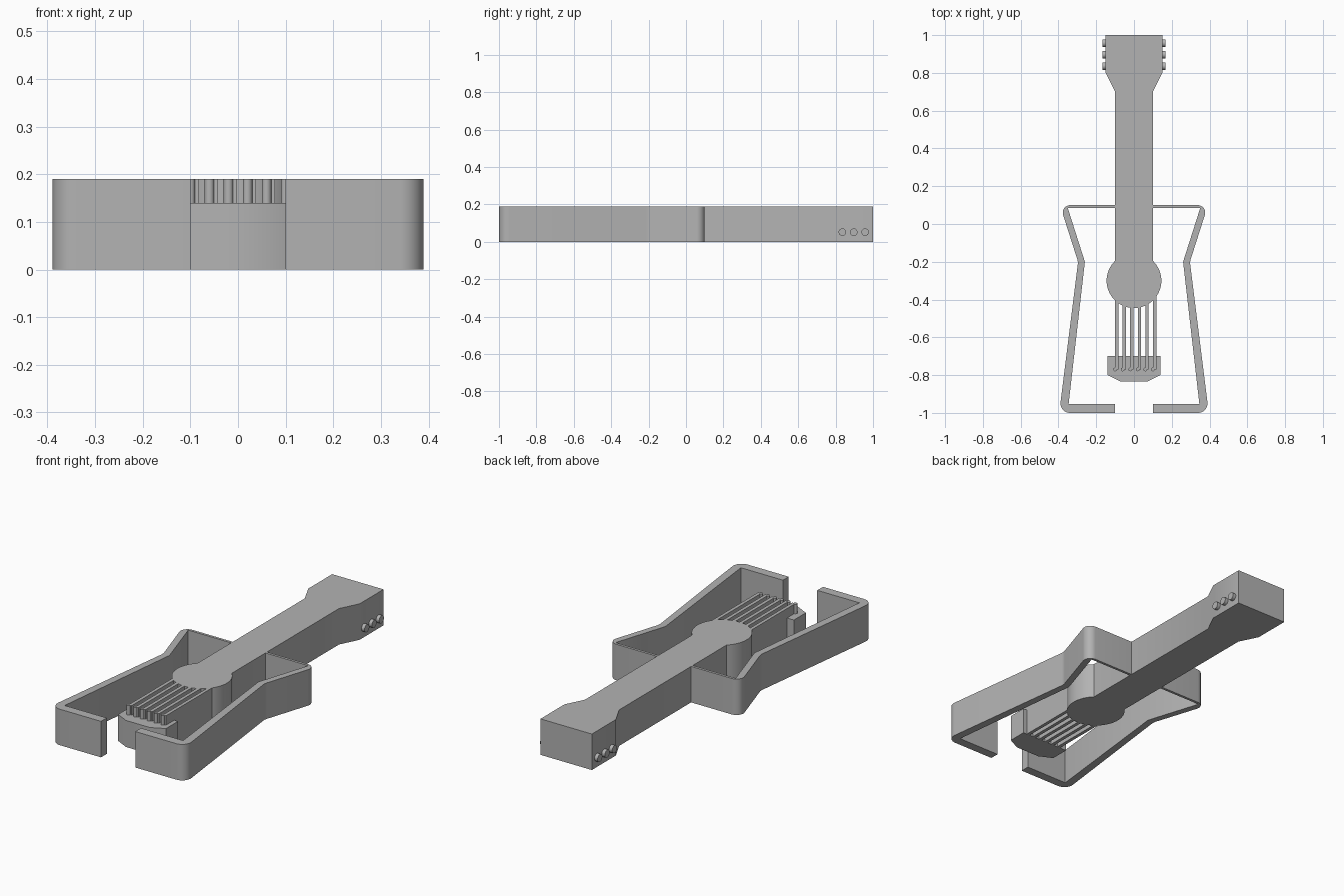
import bpy
import bmesh
import math
from mathutils import Vector, Matrix

HEIGHT = 0.19

cube = bpy.data.objects.get("Cube")
if cube:
    bpy.data.objects.remove(cube, do_unlink=True)

grey = bpy.data.materials.new("plain_grey")
grey.use_nodes = True
grey.diffuse_color = (0.45, 0.45, 0.45, 1)
grey.node_tree.nodes["Principled BSDF"].inputs["Base Color"].default_value = (0.45, 0.45, 0.45, 1)


def finish(name, bm):
    bmesh.ops.recalc_face_normals(bm, faces=bm.faces)
    mesh = bpy.data.meshes.new(name)
    bm.to_mesh(mesh)
    bm.free()
    mesh.materials.append(grey)
    obj = bpy.data.objects.new(name, mesh)
    bpy.context.collection.objects.link(obj)
    bpy.ops.object.select_all(action='DESELECT')
    obj.select_set(True)
    bpy.context.view_layer.objects.active = obj
    bpy.ops.object.shade_smooth_by_angle(angle=math.radians(30))
    return obj


def prism(name, outline, bottom=0.0, top=HEIGHT):
    """Extrude a flat outline straight up."""
    bm = bmesh.new()
    face = bm.faces.new([bm.verts.new((x, y, bottom)) for x, y in outline])
    lifted = bmesh.ops.extrude_face_region(bm, geom=[face])["geom"]
    verts = [v for v in lifted if isinstance(v, bmesh.types.BMVert)]
    bmesh.ops.translate(bm, verts=verts, vec=(0, 0, top - bottom))
    return finish(name, bm)


def cylinder(name, centre, radius, depth, rotation=Matrix(), segments=24):
    bm = bmesh.new()
    bmesh.ops.create_cone(bm, cap_ends=True, segments=segments, radius1=radius,
                          radius2=radius, depth=depth,
                          matrix=Matrix.Translation(centre) @ rotation)
    return finish(name, bm)


def fillet(before, corner, after, radius, steps=8):
    """Points of a rounded corner between two straight edges."""
    c = Vector(corner)
    a, b = (Vector(before) - c).normalized(), (Vector(after) - c).normalized()
    half = a.angle(b) / 2
    centre = c + (a + b).normalized() * (radius / math.sin(half))
    start = c + a * (radius / math.tan(half)) - centre
    end = c + b * (radius / math.tan(half)) - centre
    sweep = start.angle(end)
    return [tuple(centre + (start * math.sin(sweep * (1 - i / steps))
                            + end * math.sin(sweep * i / steps)) / math.sin(sweep))
            for i in range(steps + 1)]


# Body walls: an open outline on each side of the neck
foot, low, waist, high, heel = (0.1, -1), (0.396, -1), (0.296, -0.2), (0.392, 0.1), (0.1, 0.1)
wall = [foot]
wall += fillet(foot, low, waist, 0.05)
wall += fillet(low, waist, high, 0.06, 4)
wall += fillet(waist, high, heel, 0.04)
wall += [heel, (0.1, 0.086), (0.351, 0.086), (0.26, -0.2), (0.346, -0.952), (0.1, -0.952)]
prism("left_body_wall", wall)
prism("right_body_wall", [(-x, y) for x, y in wall])

# Neck, headstock and round sound hole in one outline
hole_y, hole_r = -0.3, 0.145
side = math.acos(0.1 / hole_r)
neck = [(-0.1, 0.7), (-0.15, 0.8), (-0.15, 1), (0.15, 1), (0.15, 0.8), (0.1, 0.7)]
steps = 48
for i in range(steps + 1):
    t = side - (math.pi + 2 * side) * i / steps
    neck.append((hole_r * math.cos(t), hole_y + hole_r * math.sin(t)))
prism("neck_and_sound_hole", neck)

# Bridge
prism("bridge", [(-0.14, -0.7), (-0.14, -0.8), (-0.07, -0.835),
                 (0.07, -0.835), (0.14, -0.8), (0.14, -0.7)], 0, 0.14)

# Strings and their bridge pins
for i in range(6):
    x = -0.1 + 0.04 * i
    near = hole_y - math.sqrt(hole_r ** 2 - max(abs(x), abs(x + 0.018)) ** 2) + 0.01
    prism(f"string_{i + 1}", [(x, -0.77), (x + 0.018, -0.77), (x + 0.018, near), (x, near)])
    cylinder(f"bridge_pin_{i + 1}", (x, -0.77, 0.16), 0.01, 0.06, segments=16)

# Tuning pegs on both sides of the headstock
turn = Matrix.Rotation(math.pi / 2, 4, 'Y')
for label, s in (("left", 1), ("right", -1)):
    for i in range(3):
        cylinder(f"{label}_tuning_peg_{i + 1}", (s * 0.154, 0.836 + 0.061 * i, 0.052),
                 0.02, 0.028, turn)
